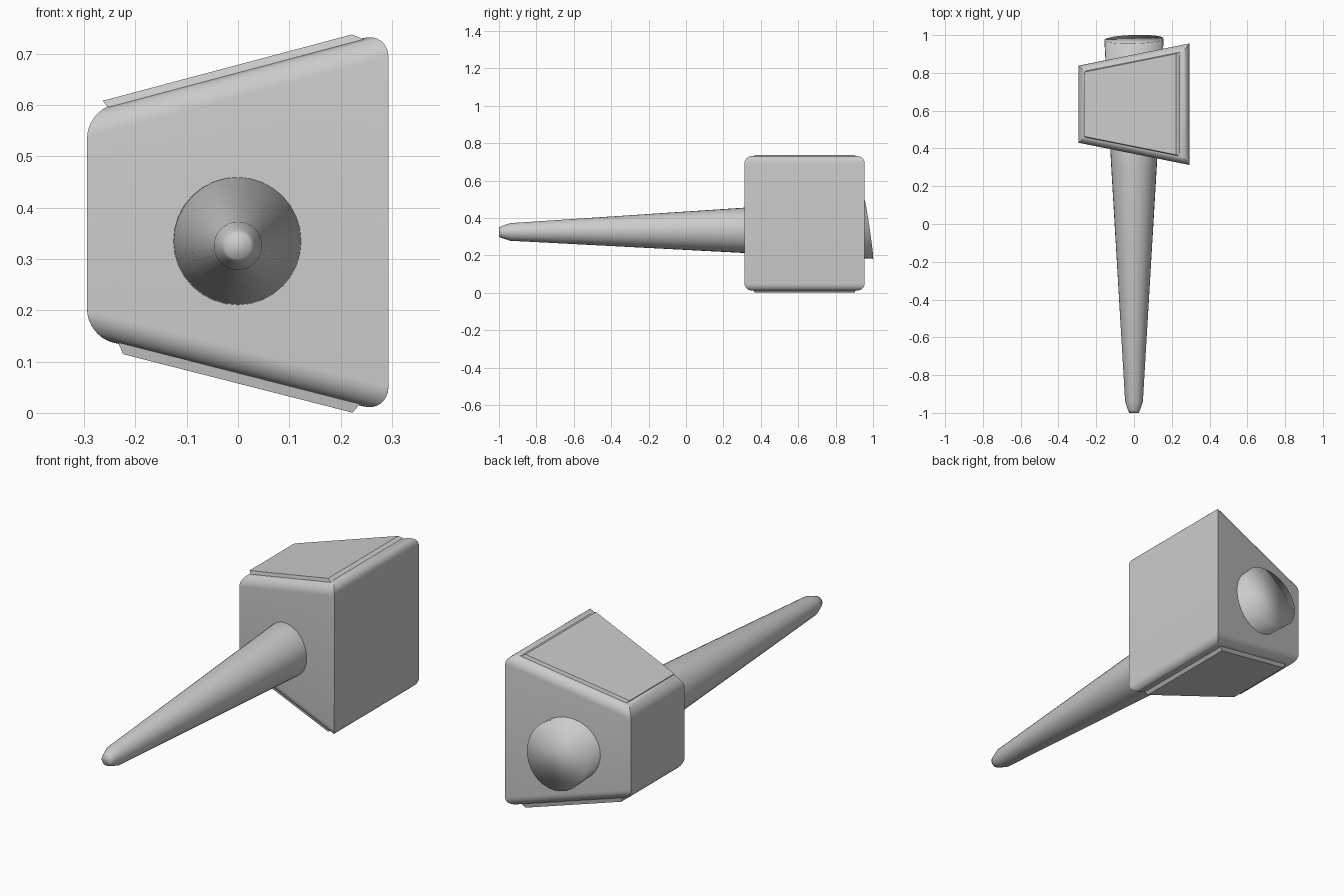
import bpy, bmesh, math
from mathutils import Vector

if "Cube" in bpy.data.objects:
    bpy.data.objects.remove(bpy.data.objects["Cube"])


def make(name, verts, faces, angle=None):
    me = bpy.data.meshes.new(name)
    me.from_pydata(verts, [], faces)
    bm = bmesh.new()
    bm.from_mesh(me)
    bmesh.ops.recalc_face_normals(bm, faces=bm.faces[:])
    bm.to_mesh(me)
    bm.free()
    ob = bpy.data.objects.new(name, me)
    bpy.context.collection.objects.link(ob)
    return ob


def smooth(ob, degrees):
    bpy.ops.object.select_all(action='DESELECT')
    ob.select_set(True)
    bpy.context.view_layer.objects.active = ob
    bpy.ops.object.shade_smooth_by_angle(angle=math.radians(degrees))


# Sloping planes that define the wedge head
def top_z(x): return 0.587 + 0.266 * (x + 0.294)
def low_z(x): return 0.150 - 0.255 * (x + 0.294)
def back_y(x): return 0.838 + 0.200 * (x + 0.294)
def front_y(x): return 0.430 - 0.200 * (x + 0.294)


BOX = [(0, 1, 2, 3), (4, 5, 6, 7), (0, 1, 5, 4), (1, 2, 6, 5), (2, 3, 7, 6), (3, 0, 4, 7)]


def ring(x0, x1, zf, inset=0.0, dz=0.0):
    return [(x, (front_y(x) + inset) if f else (back_y(x) - inset), zf(x) + dz)
            for x, f in ((x0, 1), (x1, 1), (x1, 0), (x0, 0))]


# Wedge head, rounded along the top and bottom rims
head = make("head", ring(-0.294, 0.293, low_z) + ring(-0.294, 0.293, top_z), BOX)
bm = bmesh.new()
bm.from_mesh(head.data)
rims = [e for e in bm.edges
        if any(abs(f.normal.z) > 0.7 for f in e.link_faces)]
bmesh.ops.bevel(bm, geom=rims, offset=0.05, segments=8, profile=0.5, affect='EDGES')
bm.to_mesh(head.data)
bm.free()
smooth(head, 30)

# Thin raised plates on the top and bottom faces
make("top_plate", ring(-0.25, 0.25, top_z, 0.035, -0.006)
     + ring(-0.264, 0.222, top_z, 0.04, 0.013), BOX)
make("bottom_plate", ring(-0.235, 0.24, low_z, 0.035, 0.006)
     + ring(-0.224, 0.223, low_z, 0.04, -0.0177), BOX)

# Tapered handle with a blunt tip and a slanted butt end
N = 32
verts, faces = [], []
stations = [(-1.0, 0.025), (-0.985, 0.032), (-0.94, 0.047), (0.31, 0.121), (0.978, 0.157)]
for k, (y, r) in enumerate(stations):
    zc = 0.325 + 0.007 * (y + 1)
    for i in range(N):
        a = 2 * math.pi * i / N
        x, z = r * math.cos(a), r * math.sin(a)
        slant = (0.03 * x - 0.145 * z) if k == len(stations) - 1 else 0
        verts.append((x, y + slant, zc + z))
for k in range(len(stations) - 1):
    for i in range(N):
        j = (i + 1) % N
        faces.append((k * N + i, k * N + j, (k + 1) * N + j, (k + 1) * N + i))
faces.append(tuple(range(N)))
faces.append(tuple(range(len(verts) - N, len(verts))))
handle = make("handle", verts, faces)
smooth(handle, 180)
